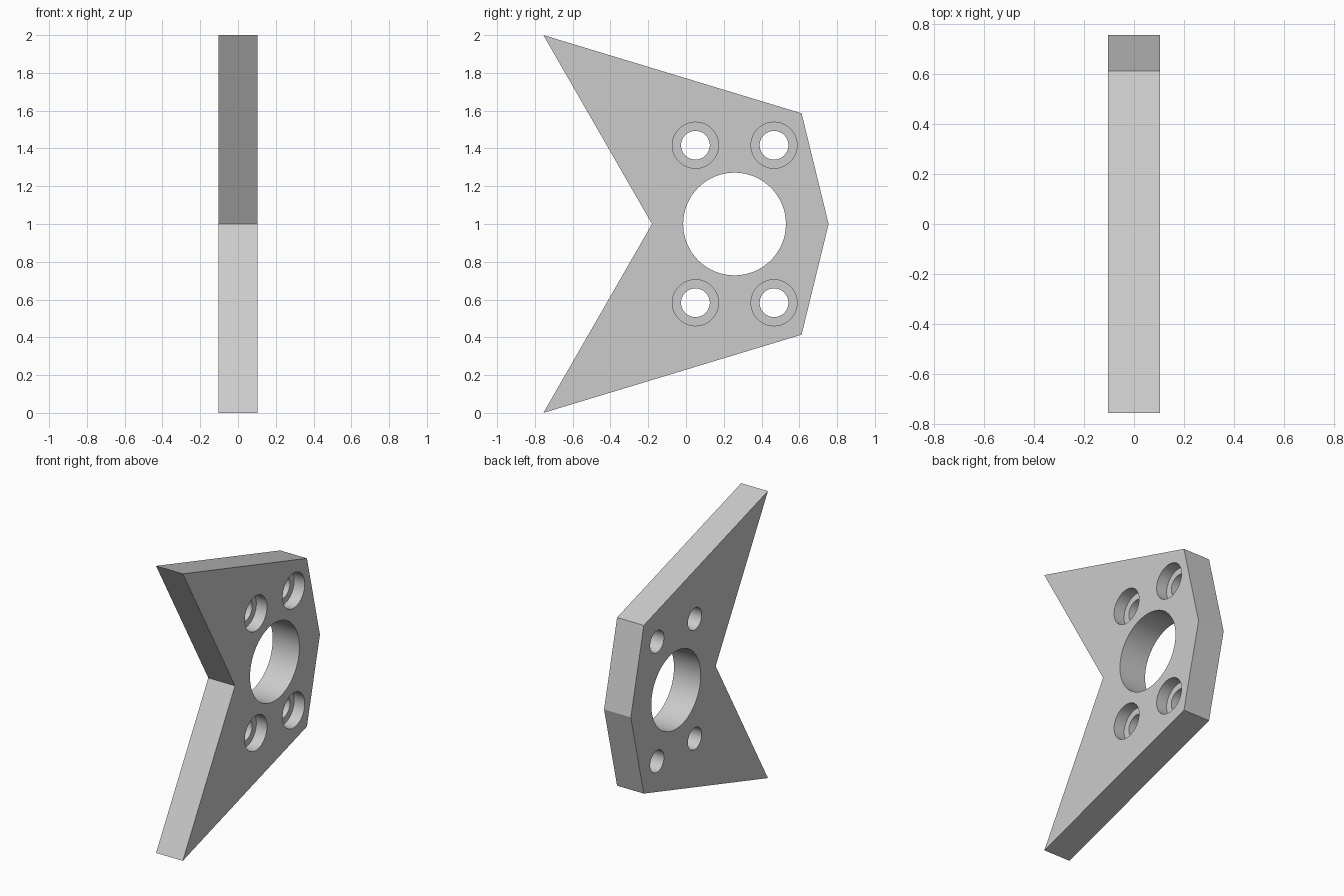
import bpy
import bmesh
from math import pi, radians

default = bpy.data.objects.get("Cube")
if default:
    bpy.data.objects.remove(default, do_unlink=True)

HALF = 0.103          # half thickness of the plate
MID = 1.0             # height of the mirror line
BORE_DEPTH = 0.082    # depth of the screw-head recesses

grey = bpy.data.materials.new("plain grey")
grey.use_nodes = True
colour = (0.6, 0.6, 0.6, 1)
grey.diffuse_color = colour
grey.node_tree.nodes["Principled BSDF"].inputs["Base Color"].default_value = colour

# Plate: upper half of the outline, mirrored about the middle, then extruded
upper = [(0.755, 0), (0.612, 0.586), (-0.755, 1.0), (-0.18, 0)]
outline = upper + [(upper[2][0], -upper[2][1]), (upper[1][0], -upper[1][1])]
bm = bmesh.new()
face = bm.faces.new([bm.verts.new((-HALF, y, MID + z)) for y, z in outline])
side = bmesh.ops.extrude_face_region(bm, geom=[face])["geom"]
bmesh.ops.translate(bm, vec=(2 * HALF, 0, 0),
                    verts=[v for v in side if isinstance(v, bmesh.types.BMVert)])
bmesh.ops.recalc_face_normals(bm, faces=bm.faces)
mesh = bpy.data.meshes.new("mounting_plate")
bm.to_mesh(mesh)
bm.free()
plate = bpy.data.objects.new("mounting_plate", mesh)
bpy.context.collection.objects.link(plate)
mesh.materials.append(grey)


def drill(y, z, radius, x_from, x_to):
    """Cut a round hole along x through the plate."""
    bpy.ops.mesh.primitive_cylinder_add(
        vertices=64, radius=radius, depth=x_to - x_from,
        location=((x_from + x_to) / 2, y, z), rotation=(0, pi / 2, 0))
    cutter = bpy.context.object
    cutter.name = "hole_cutter"
    cutter.hide_render = True
    cutter.data.materials.append(grey)
    cut = plate.modifiers.new("hole", "BOOLEAN")
    cut.operation = "DIFFERENCE"
    cut.solver = "EXACT"
    cut.object = cutter
    bpy.context.view_layer.objects.active = plate
    bpy.ops.object.modifier_apply(modifier=cut.name)
    bpy.data.objects.remove(cutter, do_unlink=True)


# Central opening
drill(0.257, MID, 0.272, -0.3, 0.3)

# Four screw holes, each with a recess on the +x face
for y in (0.05, 0.466):
    for z in (MID - 0.417, MID + 0.417):
        drill(y, z, 0.076, -0.3, 0.3)
        drill(y, z, 0.122, HALF - BORE_DEPTH, 0.3)

# Smooth round walls, sharp plate edges
bpy.ops.object.select_all(action="DESELECT")
plate.select_set(True)
bpy.context.view_layer.objects.active = plate
bpy.ops.object.shade_smooth_by_angle(angle=radians(15))
